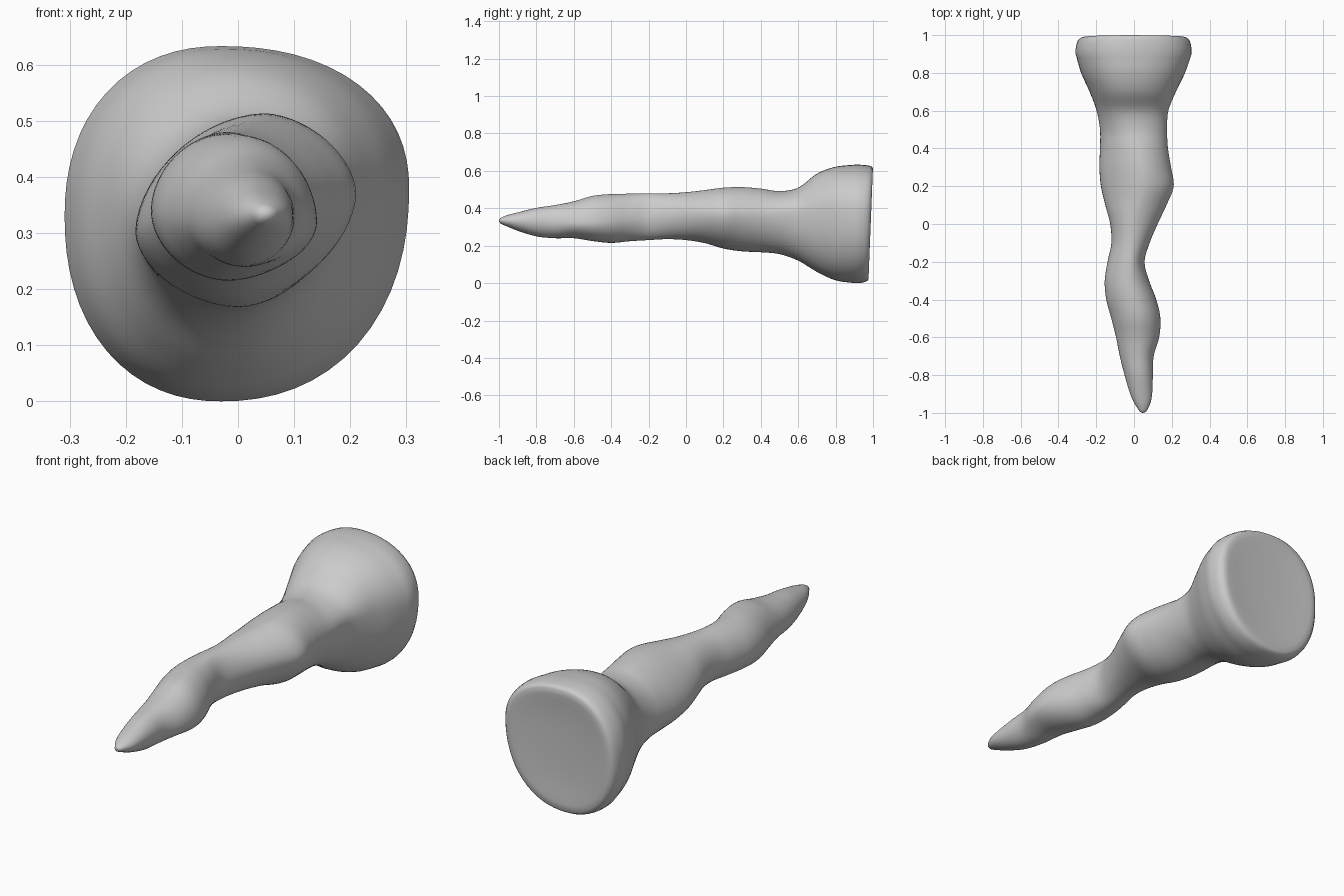
import bpy, bmesh, math
from mathutils import Vector

if "Cube" in bpy.data.objects:
    bpy.data.objects.remove(bpy.data.objects["Cube"])

# Section keys: y, xmin, xmax, zmin, zmax
KEYS = [
    (-0.985, .025, .07, .315, .352), (-.95, .002, .087, .30, .365),
    (-.9, -.02, .096, .28, .378), (-.8, -.05, .10, .25, .402),
    (-.7, -.075, .104, .24, .417), (-.6, -.095, .133, .24, .437),
    (-.5, -.12, .14, .225, .466), (-.4, -.147, .118, .215, .476),
    (-.3, -.155, .08, .224, .478), (-.2, -.14, .056, .23, .48),
    (-.1, -.12, .083, .235, .48), (0, -.126, .125, .23, .486),
    (.1, -.152, .172, .214, .497), (.2, -.175, .21, .185, .51),
    (.3, -.183, .196, .17, .513), (.4, -.18, .18, .165, .505),
    (.5, -.18, .175, .155, .492), (.6, -.198, .182, .12, .51),
    (.7, -.235, .222, .06, .585), (.8, -.28, .27, .015, .622),
    (.9, -.309, .305, .0, .633),
]
# Where the extremes sit: y, x of top, x of bottom, z of right, z of left, roundness
SHAPE = [
    (-1, .047, .045, .335, .335, 2.0), (-.8, .03, .02, .33, .32, 2.0),
    (-.5, .02, .0, .32, .33, 1.9), (-.3, -.02, -.03, .34, .34, 1.9),
    (0, .0, -.01, .37, .34, 1.9), (.2, .05, .0, .37, .31, 1.75),
    (.45, .02, .0, .37, .30, 1.85), (.65, -.01, -.01, .38, .32, 2.1),
    (.9, -.03, -.03, .38, .33, 2.2),
]
SIDES = 64


def sample(keys, y):
    """Smooth interpolation through a table keyed on y."""
    y = min(max(y, keys[0][0]), keys[-1][0])
    i = 0
    while i < len(keys) - 2 and y > keys[i + 1][0]:
        i += 1
    p = [keys[min(max(j, 0), len(keys) - 1)] for j in range(i - 1, i + 3)]
    h = p[2][0] - p[1][0]
    t = (y - p[1][0]) / h
    out = []
    for k in range(1, len(keys[0])):
        m1 = (p[2][k] - p[0][k]) / (p[2][0] - p[0][0]) * h
        m2 = (p[3][k] - p[1][k]) / (p[3][0] - p[1][0]) * h
        out.append((2*t**3 - 3*t*t + 1) * p[1][k] + (t**3 - 2*t*t + t) * m1
                   + (3*t*t - 2*t**3) * p[2][k] + (t**3 - t*t) * m2)
    return out


def section(y):
    x0, x1, z0, z1 = sample(KEYS, y)
    xt, xb, zr, zl, n = sample(SHAPE, y)
    pts = []
    for i in range(SIDES):
        a = 2 * math.pi * i / SIDES
        c, s = math.cos(a), math.sin(a)
        r = (abs(c)**n + abs(s)**n) ** (-1 / n)
        cx, cz = (xt if s >= 0 else xb), (zr if c >= 0 else zl)
        cx = min(max(cx, x0 + .3 * (x1 - x0)), x1 - .3 * (x1 - x0))
        px = cx + r * c * ((x1 - cx) if c >= 0 else (cx - x0))
        pz = cz + r * s * ((z1 - cz) if s >= 0 else (cz - z0))
        pts.append(Vector((px, y, pz)))
    return pts


# Horn shaft and flared base
loops = [section(-.985 + 1.885 * i / 90) for i in range(91)]

# Rounded rim and slightly dished, tilted back face
base = loops[-1]
mid = Vector((-.005, 0, .33))
for scale, y in [(1.0, .93), (.985, .96), (.965, .98), (.93, .994), (.88, 1.0),
                 (.82, 1.0), (.7, .997), (.5, .993), (.25, .99)]:
    ring = []
    for p in base:
        x = mid.x + (p.x - mid.x) * scale
        z = mid.z + (p.z - mid.z) * (scale + (1 - scale) * (.5 if scale > .86 else .15))
        tilt = .025 * (.63 - z) / .63 * min(1, (y - .9) / .09)
        ring.append(Vector((x, y - tilt, z)))
    loops.append(ring)

# Rounded tip
tip = sum(loops[0], Vector()) / SIDES
for scale, y in [(.75, -.993), (.4, -.998)]:
    loops.insert(0, [Vector((tip.x + (p.x - tip.x) * scale, y,
                             tip.z + (p.z - tip.z) * scale)) for p in section(-.985)])

bm = bmesh.new()
rings = [[bm.verts.new(p) for p in ring] for ring in loops]
for a, b in zip(rings, rings[1:]):
    for i in range(SIDES):
        j = (i + 1) % SIDES
        bm.faces.new((a[i], a[j], b[j], b[i]))
for ring, centre in ((rings[0], (tip.x, -1, tip.z)), (rings[-1], (mid.x, .978, mid.z))):
    c = bm.verts.new(centre)
    for i in range(SIDES):
        bm.faces.new((ring[i], ring[(i + 1) % SIDES], c))
bmesh.ops.recalc_face_normals(bm, faces=bm.faces)
for f in bm.faces:
    f.smooth = True
mesh = bpy.data.meshes.new("twisted_horn")
bm.to_mesh(mesh)
bm.free()
horn = bpy.data.objects.new("twisted_horn", mesh)
bpy.context.collection.objects.link(horn)
